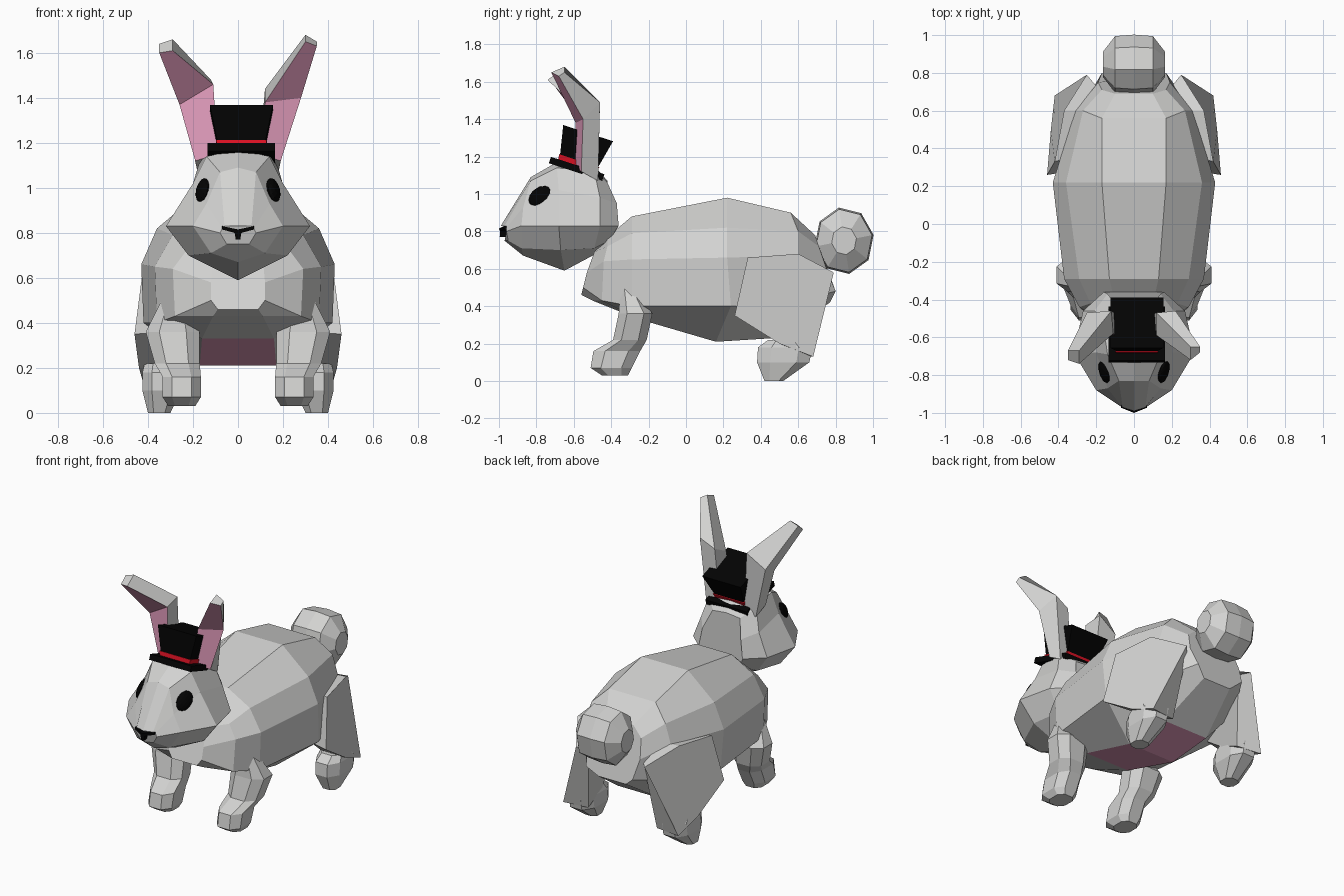
import bpy, bmesh, math
from mathutils import Matrix, Vector

cube = bpy.data.objects.get("Cube")
if cube:
    bpy.data.objects.remove(cube)


def material(name, *rgb):
    mat = bpy.data.materials.new(name)
    mat.use_nodes = True
    colour = (*rgb, 1)
    mat.diffuse_color = colour
    mat.node_tree.nodes["Principled BSDF"].inputs["Base Color"].default_value = colour
    return mat


FUR = material("grey fur", .65, .65, .64)
PINK = material("pink skin", .8, .35, .53)
BLACK = material("black", .001, .001, .001)
RED = material("red ribbon", .78, .006, .018)


def finish(name, bm, materials):
    """Turn a bmesh into a flat shaded object."""
    bmesh.ops.recalc_face_normals(bm, faces=bm.faces)
    mesh = bpy.data.meshes.new(name)
    bm.to_mesh(mesh)
    bm.free()
    for mat in materials:
        mesh.materials.append(mat)
    obj = bpy.data.objects.new(name, mesh)
    bpy.context.collection.objects.link(obj)
    return obj


def loft(name, rings, materials=(FUR,), accent=lambda ring, side: False):
    """Skin closed rings of points; accent picks faces for the second material."""
    bm = bmesh.new()
    loops = [[bm.verts.new(p) for p in ring] for ring in rings]
    count = len(loops[0])
    for i, (low, high) in enumerate(zip(loops, loops[1:])):
        for j in range(count):
            k = (j + 1) % count
            face = bm.faces.new((low[j], low[k], high[k], high[j]))
            face.material_index = int(accent(i, j))
    bm.faces.new(loops[0])
    bm.faces.new(loops[-1])
    return finish(name, bm, materials)


def mirrored(half):
    """Close a half ring, given from top to bottom, across the middle."""
    return half + [(-x, y, z) for x, y, z in reversed(half) if x > 0]


def flip(points, side):
    return [(side * x, y, z) for x, y, z in points]


def limb(name, stations, side):
    """Loft chamfered rectangles stacked along z: (x, y, z, half x, half y)."""
    corners = [(1, .5), (.5, 1), (-.5, 1), (-1, .5), (-1, -.5), (-.5, -1), (.5, -1), (1, -.5)]
    loft(name, [[(side * (x + a * hx), y + b * hy, z) for a, b in corners]
                for x, y, z, hx, hy in stations])


# Body, with a pink belly strip between the lowest points
body = [
    [(.07, -.46, .72), (.11, -.49, .69), (.12, -.53, .58), (.12, -.55, .5), (.09, -.56, .46)],
    [(.1, -.42, .77), (.23, -.42, .72), (.29, -.44, .64), (.28, -.45, .43), (.11, -.5, .43)],
    [(.13, -.29, .88), (.29, -.29, .79), (.37, -.29, .65), (.36, -.29, .4), (.16, -.25, .33)],
    [(.17, .22, .98), (.36, .22, .82), (.43, .22, .66), (.42, .24, .4), (.17, .16, .21)],
    [(.17, .56, .9), (.27, .6, .8), (.31, .6, .67), (.31, .56, .42), (.16, .48, .23)],
    [(.1, .69, .78), (.17, .71, .72), (.19, .75, .6), (.17, .8, .48), (.1, .77, .42)],
]
loft("body", [mirrored(r) for r in body], (FUR, PINK),
     lambda ring, side: side == 4 and ring in (2, 3))

# Head
head = [
    [(0, -.99, .83), (.06, -.97, .83), (.07, -.96, .82), (.08, -.96, .8), (.05, -.95, .75), (0, -.97, .75)],
    [(0, -.83, 1.09), (.08, -.83, 1.07), (.14, -.87, .93), (.2, -.88, .83), (.12, -.88, .71), (0, -.87, .67)],
    [(0, -.69, 1.17), (.14, -.69, 1.14), (.2, -.68, 1.02), (.32, -.68, .83), (.22, -.67, .7), (0, -.65, .59)],
    [(0, -.49, 1.15), (.17, -.49, 1.12), (.21, -.46, .98), (.27, -.46, .83), (.18, -.49, .71), (0, -.5, .67)],
    [(0, -.42, 1.07), (.1, -.42, 1.06), (.14, -.37, .95), (.16, -.36, .83), (.11, -.41, .75), (0, -.42, .73)],
]
loft("head", [mirrored(r) for r in head])

# Nose and mouth mark
nose = [(0, .815), (.07, .83), (.07, .815), (.015, .8), (.01, .77)]
outline = nose + [(-x, z) for x, z in reversed(nose[1:])]
loft("nose", [[(x, y + abs(x) * .4, z) for x, z in outline] for y in (-1, -.95)], (BLACK,))

# Ears, each with base, bend and tip: inner front, outer front, outer back, inner back
ear_base = [(.09, -.6, 1.15), (.19, -.56, 1.12), (.18, -.47, 1.07), (.09, -.48, 1.1)]
ear_shapes = {
    ("left_ear", 1): [
        [(.12, -.59, 1.38), (.28, -.55, 1.4), (.22, -.46, 1.49), (.12, -.47, 1.44)],
        [(.3, -.72, 1.65), (.35, -.68, 1.63), (.35, -.65, 1.65), (.3, -.65, 1.68)]],
    ("right_ear", -1): [
        [(.11, -.58, 1.46), (.26, -.55, 1.37), (.25, -.47, 1.4), (.12, -.46, 1.48)],
        [(.29, -.74, 1.61), (.35, -.72, 1.6), (.35, -.67, 1.64), (.29, -.67, 1.66)]],
}
for (name, side), upper in ear_shapes.items():
    loft(name, [flip(r, side) for r in [ear_base] + upper], (FUR, PINK),
         lambda ring, edge: edge == 0)

# Paired parts
thigh_outer = [(.46, .26, .35), (.42, .33, .66), (.37, .6, .68), (.25, .79, .58),
               (.42, .68, .13), (.44, .5, .2)]
thigh_inner = [(.33, .28, .36), (.31, .36, .65), (.22, .6, .67), (.2, .73, .57),
               (.25, .66, .13), (.26, .5, .2)]
for label, side in (("left", 1), ("right", -1)):
    # Eye: a flattened ball leaning with the cheek
    bm = bmesh.new()
    bmesh.ops.create_uvsphere(bm, u_segments=12, v_segments=8, radius=1)
    place = (Matrix.Translation((side * .156, -.778, .987))
             @ Matrix.Rotation(-side * math.radians(18), 4, "Z")
             @ Matrix.Rotation(-side * math.radians(18), 4, "Y")
             @ Matrix.Rotation(math.radians(35), 4, "X"))
    bm.transform(place @ Matrix.Diagonal((.026, .07, .052, 1)))
    finish(label + "_eye", bm, (BLACK,))

    limb(label + "_front_leg", [
        (.28, -.31, .5, .06, .04), (.29, -.27, .36, .12, .09), (.27, -.3, .22, .1, .09),
        (.25, -.37, .16, .085, .125), (.25, -.4, .07, .085, .11), (.25, -.38, .03, .06, .07)], side)
    limb(label + "_hind_foot", [
        (.34, .53, .22, .075, .09), (.34, .53, .18, .085, .145),
        (.34, .52, .1, .085, .14), (.35, .47, 0, .05, .05)], side)
    loft(label + "_thigh", [flip(thigh_inner, side), flip(thigh_outer, side)])

# Tail: a faceted ball narrowing to both sides
octagon = [math.radians(45 * i + 10) for i in range(8)]
loft("tail", [[(x, .845 + r * .16 * math.cos(a), .75 + r * .18 * math.sin(a)) for a in octagon]
              for x, r in ((-.165, .42), (-.1, .95), (0, 1), (.1, .95), (.165, .42))])

# Top hat, tilted back between the ears
tilt = Matrix.Translation((.015, -.585, 1.135)) @ Matrix.Rotation(math.radians(-18), 4, "X")


def hat_part(name, low, high, low_size, high_size, mat):
    square = [(1, 1), (-1, 1), (-1, -1), (1, -1)]
    loft(name, [[tilt @ Vector((a * s, b * s, z)) for a, b in square]
                for z, s in ((low, low_size), (high, high_size))], (mat,))


hat_part("hat_brim", -.018, .018, .15, .15, BLACK)
hat_part("hat_crown", .01, .2, .1, .14, BLACK)
hat_part("hat_band", .018, .045, .108, .113, RED)
